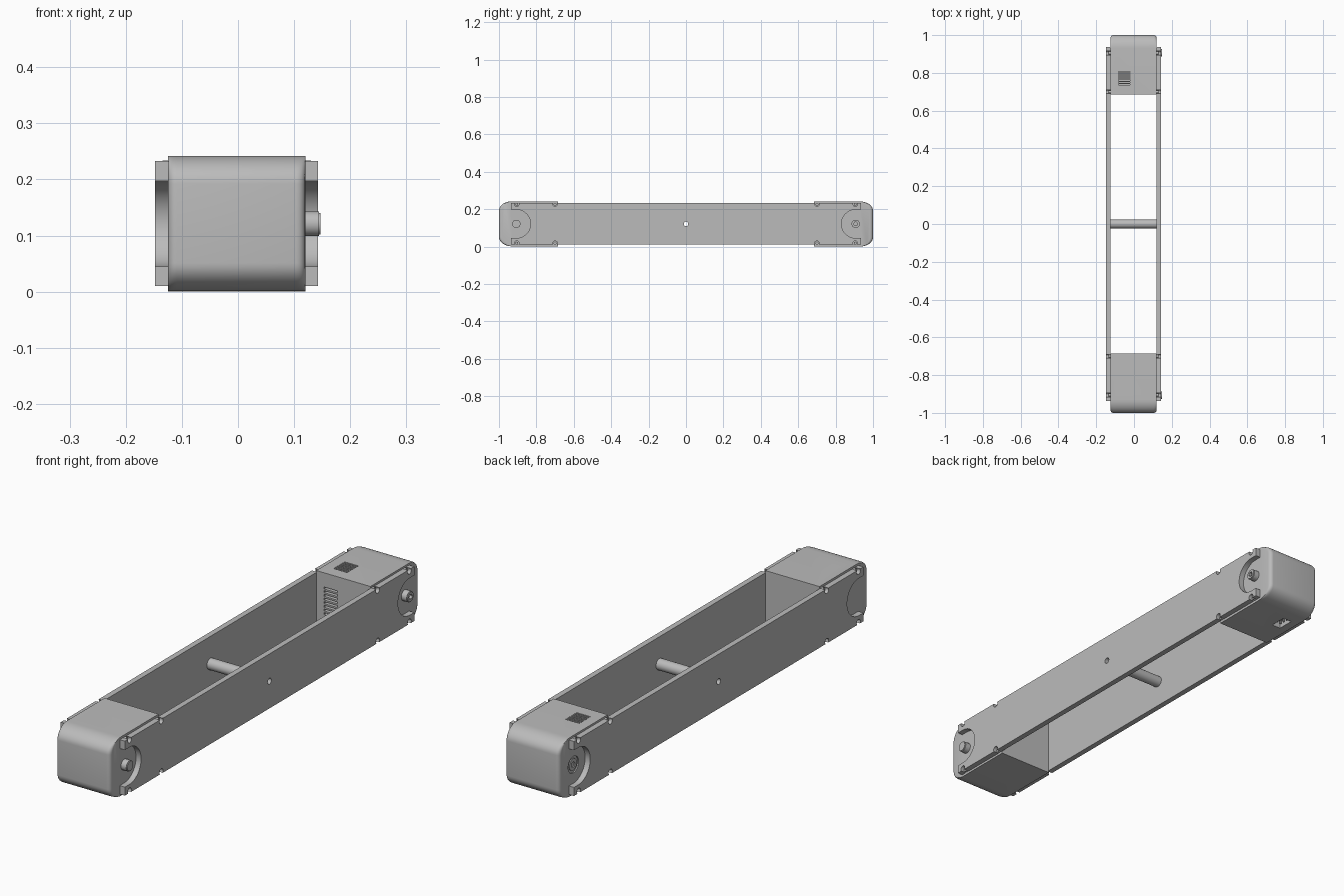
import bpy, bmesh, math
from mathutils import Matrix, Vector

if "Cube" in bpy.data.objects:
    bpy.data.objects.remove(bpy.data.objects["Cube"], do_unlink=True)

grey = bpy.data.materials.new("plain_grey")
grey.use_nodes = True
grey.diffuse_color = (0.5, 0.5, 0.5, 1)
grey.node_tree.nodes["Principled BSDF"].inputs["Base Color"].default_value = (0.5, 0.5, 0.5, 1)

LEFT, RIGHT = 0.12, -0.125      # side faces of the end housings
MID = 0.121                     # height of the centre line
AXLE = 0.907                    # distance of the axles from the middle
PLATE = 0.023


def box(bm, x0, x1, y0, y1, z0, z1):
    size = Matrix.Diagonal((x1 - x0, y1 - y0, z1 - z0, 1))
    place = Matrix.Translation(((x0 + x1) / 2, (y0 + y1) / 2, (z0 + z1) / 2))
    bmesh.ops.create_cube(bm, size=1, matrix=place @ size)


def rod(bm, x0, x1, y, z, r, sides=32):
    place = Matrix.Translation(((x0 + x1) / 2, y, z)) @ Matrix.Rotation(math.pi / 2, 4, 'Y')
    bmesh.ops.create_cone(bm, cap_ends=True, segments=sides, radius1=r, radius2=r,
                          depth=x1 - x0, matrix=place)


def finish(name, bm):
    bmesh.ops.recalc_face_normals(bm, faces=bm.faces)
    mesh = bpy.data.meshes.new(name)
    bm.to_mesh(mesh)
    bm.free()
    mesh.materials.append(grey)
    obj = bpy.data.objects.new(name, mesh)
    bpy.context.collection.objects.link(obj)
    return obj


def select(obj):
    bpy.ops.object.select_all(action='DESELECT')
    obj.select_set(True)
    bpy.context.view_layer.objects.active = obj


def smooth(obj):
    select(obj)
    bpy.ops.object.shade_smooth_by_angle(angle=math.radians(30))


def cut(obj, bm):
    cutter = finish("cutter", bm)
    cutter.hide_render = True
    mod = obj.modifiers.new("cut", 'BOOLEAN')
    mod.operation, mod.solver, mod.object = 'DIFFERENCE', 'EXACT', cutter
    select(obj)
    bpy.ops.object.modifier_apply(modifier=mod.name)
    bpy.data.objects.remove(cutter, do_unlink=True)


def housing_shell(bm):
    """Rounded end box: side profiles lofted along x with softened end rims."""
    inner, top, ry, rz, rim, n = 0.685, 0.241, 0.07, 0.05, 0.016, 10
    profile = [(inner, 0, 0)]
    for i in range(n + 1):
        a = math.pi / 2 * i / n
        profile.append((1 - ry + ry * math.sin(a), rz - rz * math.cos(a), math.sin(a)))
    profile += [(y, top - z, w) for y, z, w in reversed(profile)]
    stations = []
    for i in range(6):
        a = math.pi / 2 * i / 5
        stations.append((rim * (1 - math.cos(a)), rim * (1 - math.sin(a))))
    sections = [(RIGHT + t, d) for t, d in stations]
    sections += [(LEFT - t, d) for t, d in reversed(stations)]
    rings = [[bm.verts.new((x, y - d * w, z)) for y, z, w in profile] for x, d in sections]
    for a, b in zip(rings, rings[1:]):
        for i in range(len(a)):
            j = (i + 1) % len(a)
            bm.faces.new((a[i], a[j], b[j], b[i]))
    bm.faces.new(rings[0])
    bm.faces.new(rings[-1])


# End housings: the front one is the back one turned half round the x axis
turn = (Matrix.Translation((0, 0, MID)) @ Matrix.Rotation(math.pi, 4, 'X')
        @ Matrix.Translation((0, 0, -MID)))
for label, place in (("back", Matrix.Identity(4)), ("front", turn)):
    def placed(name, bm):
        bm.transform(place)
        return finish(name, bm)

    bm = bmesh.new()
    housing_shell(bm)
    housing = placed(label + "_housing", bm)

    bm = bmesh.new()
    for i in range(7):                       # vent in the broad face
        y = 0.736 + i * 0.011
        box(bm, -0.083, -0.02, y, y + 0.006, 0.22, 0.26)
    for i in range(8):                       # vent in the inner wall
        z = 0.07 + i * 0.015
        box(bm, -0.09, -0.028, 0.66, 0.705, z, z + 0.008)
    box(bm, -0.09, -0.05, 0.81, 0.88, -0.02, 0.03)            # connector opening
    rod(bm, RIGHT - 0.02, RIGHT + 0.005, AXLE, MID, 0.034)    # bearing recess
    bm.transform(place)
    cut(housing, bm)
    smooth(housing)

    # Connector pins
    bm = bmesh.new()
    for x in (-0.08, -0.06):
        for y in (0.825, 0.845, 0.865):
            box(bm, x - 0.003, x + 0.003, y - 0.003, y + 0.003, 0.01, 0.032)
    placed(label + "_connector_pins", bm)

    # Protruding axle with a socket on the left side
    bm = bmesh.new()
    rod(bm, LEFT - 0.01, 0.147, AXLE, MID, 0.022)
    rims = [e for e in bm.edges if all(v.co.x > 0.14 for v in e.verts)]
    bmesh.ops.bevel(bm, geom=rims, offset=0.003, segments=2, affect='EDGES')
    axle = placed(label + "_axle", bm)
    bm = bmesh.new()
    rod(bm, 0.132, 0.16, AXLE, MID, 0.011, 6)
    bm.transform(place)
    cut(axle, bm)
    smooth(axle)

    # Bearing sunk in the right side
    bm = bmesh.new()
    rod(bm, RIGHT + 0.001, RIGHT + 0.012, AXLE, MID, 0.024)
    bearing = placed(label + "_bearing", bm)
    bm = bmesh.new()
    rod(bm, RIGHT - 0.01, RIGHT + 0.009, AXLE, MID, 0.011)
    bm.transform(place)
    cut(bearing, bm)
    smooth(bearing)

# Long side plates with open axle slots, edge notches and a middle hole
notches = [(s * y, z) for s in (-1, 1) for y in (0.7, 0.905) for z in (0.018, 0.226)]
for label, x0 in (("left", LEFT), ("right", RIGHT - PLATE)):
    x1 = x0 + PLATE
    bm = bmesh.new()
    box(bm, x0, x1, -0.936, 0.936, 0.01, 0.233)
    plate = finish(label + "_side_plate", bm)
    a, b = x0 - 0.01, x1 + 0.01
    for s in (-1, 1):
        bm = bmesh.new()
        rod(bm, a, b, s * AXLE, MID, 0.076, 64)
        cut(plate, bm)
        bm = bmesh.new()
        ends = sorted((s * AXLE, s * 1.0))
        box(bm, a, b, ends[0], ends[1], MID - 0.076, MID + 0.076)
        cut(plate, bm)
    bm = bmesh.new()
    for y, z in notches:
        rod(bm, a, b, y, z, 0.012, 20)
    rod(bm, a, b, 0, MID, 0.012, 24)
    cut(plate, bm)
    smooth(plate)

    # Small screws sunk in the notches
    bm = bmesh.new()
    inner = x0 if label == "left" else x1 - 0.01
    for y, z in notches:
        rod(bm, inner, inner + 0.01, y, z, 0.008, 16)
    smooth(finish(label + "_screws", bm))

# Hollow cross tube joining the plates
bm = bmesh.new()
rod(bm, RIGHT, LEFT, 0, MID, 0.023)
tube = finish("cross_tube", bm)
bm = bmesh.new()
rod(bm, RIGHT - 0.02, LEFT + 0.02, 0, MID, 0.012, 24)
cut(tube, bm)
smooth(tube)
